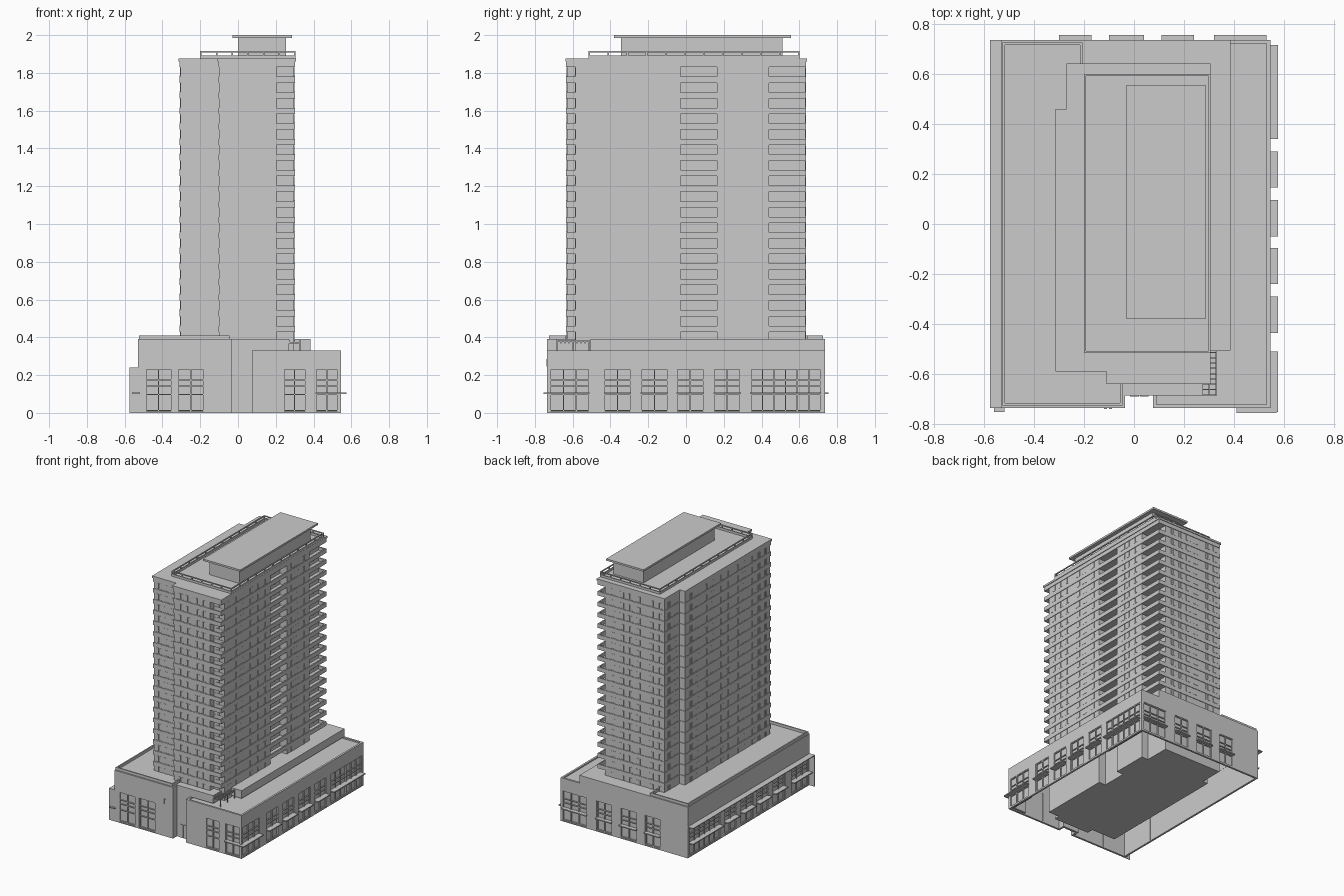
import bpy, bmesh

if "Cube" in bpy.data.objects:
    bpy.data.objects.remove(bpy.data.objects["Cube"])

def finish(bm, name):
    bmesh.ops.recalc_face_normals(bm, faces=bm.faces[:])
    me = bpy.data.meshes.new(name)
    bm.to_mesh(me)
    bm.free()
    ob = bpy.data.objects.new(name, me)
    bpy.context.collection.objects.link(ob)
    return ob

def box(bm, x0, x1, y0, y1, z0, z1):
    v = [bm.verts.new((x, y, z)) for z in (z0, z1) for x, y in ((x0, y0), (x1, y0), (x1, y1), (x0, y1))]
    for f in ((3, 2, 1, 0), (4, 5, 6, 7), (0, 1, 5, 4), (1, 2, 6, 5), (2, 3, 7, 6), (3, 0, 4, 7)):
        bm.faces.new([v[i] for i in f])

def prism(bm, pts, z0, z1):
    lo = [bm.verts.new((x, y, z0)) for x, y in pts]
    hi = [bm.verts.new((x, y, z1)) for x, y in pts]
    n = len(pts)
    bm.faces.new(lo[::-1])
    bm.faces.new(hi)
    for i in range(n):
        j = (i + 1) % n
        bm.faces.new((lo[i], lo[j], hi[j], hi[i]))

def offset(pts, d):
    # outward offset of a right-angled counter-clockwise outline
    out, n = [], len(pts)
    for i in range(n):
        (ax, ay), (bx, by), (cx, cy) = pts[i - 1], pts[i], pts[(i + 1) % n]
        sg = lambda v: (v > 1e-6) - (v < -1e-6)
        out.append((bx + d * (sg(by - ay) + sg(cy - by)), by - d * (sg(bx - ax) + sg(cx - bx))))
    return out

def ring(bm, pts, dout, din, z0, z1):
    o, i_ = offset(pts, dout), offset(pts, din)
    loops = [[bm.verts.new((x, y, z)) for x, y in p] for p, z in ((o, z0), (o, z1), (i_, z1), (i_, z0))]
    n = len(pts)
    for a in range(4):
        A, B = loops[a], loops[(a + 1) % 4]
        for i in range(n):
            j = (i + 1) % n
            bm.faces.new((A[i], A[j], B[j], B[i]))

def wall_box(bm, side, pos, u0, u1, d0, d1, z0, z1):
    # u runs along the wall, d points outward from it
    s = 1 if side in "RB" else -1
    a, b = sorted((pos + s * d0, pos + s * d1))
    if side in "RL":
        box(bm, a, b, u0, u1, z0, z1)
    else:
        box(bm, u0, u1, a, b, z0, z1)

# ---------- podium ----------
LOW = [(-.53, -.735), (-.035, -.735), (-.035, -.685), (.075, -.685), (.075, -.735),
       (.545, -.735), (.545, .735), (-.53, .735)]
UP = [(-.53, -.735), (-.035, -.735), (-.035, -.685), (.27, -.685), (.27, -.505),
      (.385, -.505), (.385, .735), (-.53, .735)]
WALL = {"R": .545, "L": -.53, "F": -.735, "B": .735}
SIDE = [(-.72, -.51), (-.435, -.29), (-.24, -.095), (-.05, .095), (.145, .29), (.34, .715)]
BAYS = {"R": SIDE, "L": SIDE,
        "F": [(-.49, -.35), (-.32, -.18), (.24, .36), (.41, .53)],
        "B": [(-.3, -.17), (-.1, .04), (.11, .24), (.32, .53)]}

bm = bmesh.new()
ring(bm, LOW, 0, -.015, 0, .33)
walls = finish(bm, "podium_walls")

cut, glass, frames, awn = (bmesh.new() for _ in range(4))
for side, bays in BAYS.items():
    w = WALL[side]
    for u0, u1 in bays:
        wall_box(cut, side, w, u0, u1, -.03, .02, .008, .235)
        wall_box(glass, side, w, u0, u1, -.014, -.011, .008, .235)
        n = max(2, round((u1 - u0) / .065))
        for i in range(n + 1):
            c = u0 + .003 + (u1 - u0 - .006) * i / n
            wall_box(frames, side, w, c - .003, c + .003, -.012, -.002, .008, .235)
        for z in (.01, .095, .14, .17, .23):
            wall_box(frames, side, w, u0, u1, -.012, -.003, z, z + .006)
        if side != "F" or u0 > .4:
            e0 = -.75 if side in "RL" and u0 < -.7 else u0
            e1 = .57 if side == "F" else u1
            depth = .03 if side in "RL" else .02
            wall_box(awn, side, w, e0, e1, -.012, depth, .1, .108)
cutter = finish(cut, "bay_cutter")
cutter.hide_render = True
cutter.hide_viewport = True
mod = walls.modifiers.new("bays", "BOOLEAN")
mod.object = cutter
mod.operation = 'DIFFERENCE'
mod.solver = 'EXACT'
finish(glass, "shop_glass")
finish(frames, "shop_frames")
finish(awn, "awnings")

bm = bmesh.new()
prism(bm, offset(LOW, -.012), .312, .32)
finish(bm, "low_roof")
bm = bmesh.new()
prism(bm, UP, .33, .39)
finish(bm, "upper_podium")

bm = bmesh.new()
for b in ((-.525, -.515, -.725, .725), (-.515, -.045, -.725, -.715), (-.055, -.045, -.715, -.635),
          (-.515, -.205, .715, .725), (-.215, -.205, .64, .715)):
    box(bm, *b, .39, .41)
finish(bm, "terrace_parapet")

# left side canopy with its end wall, entrance doors and vents
bm = bmesh.new()
box(bm, -.575, -.53, -.735, .735, .234, .24)
box(bm, -.575, -.53, -.735, -.729, 0, .24)
finish(bm, "side_canopy")
bm = bmesh.new()
for x in (-.015, .023):
    box(bm, x, x + .034, -.689, -.68, 0, .1)
for x in (-.12, -.1):
    box(bm, x, x + .012, -.738, -.73, .245, .285)
finish(bm, "entrance_doors_and_vents")

# trellis on the low roof
bm = bmesh.new()
for x in (.27, .298, .326):
    box(bm, x, x + .005, -.685, -.51, .375, .385)
for i in range(9):
    y = -.685 + i * .0212
    box(bm, .27, .331, y, y + .005, .368, .376)
for y in (-.685, -.6, -.515):
    box(bm, .326, .331, y, y + .005, .32, .376)
finish(bm, "trellis")

# ---------- tower ----------
OUT = [(-.305, -.58), (-.1, -.58), (-.1, -.63), (.297, -.63), (.297, .632),
       (-.26, .632), (-.26, .45), (-.305, .45)]
CORE = OUT[:3] + [(.205, -.63), (.205, -.585), (.297, -.585), (.297, -.03), (.24, -.03), (.24, .165),
                  (.297, .165), (.297, .44), (.24, .44), (.24, .632)] + OUT[5:]
bm = bmesh.new()
prism(bm, CORE, 0, 1.862)
finish(bm, "tower_core")

bands, wins = bmesh.new(), bmesh.new()
WINDOWS = [("R", .297, (-.53, -.45, -.38, -.26, -.19, -.1, .235, .285, .37)),
           ("R", .24, (.02, .067, .114, .48, .53, .58)),
           ("L", -.305, (-.53, -.45, -.38, -.26, -.19, -.07, .0, .12, .19, .3, .37)),
           ("L", -.26, (.5, .57)),
           ("F", -.58, (-.26, -.2, -.14)),
           ("F", -.63, (-.04, .02, .1, .15)),
           ("F", -.585, (.235, .27)),
           ("B", .632, (-.22, -.15, -.04, .03, .1, .17))]
for k in range(18):
    z = 1.83 - k * .0824
    ring(bands, OUT, .004, -.006, z, z + .032)
    prism(bands, offset(OUT, -.001), z, z + .008)
    for side, w, us in WINDOWS:
        for u in us:
            # paired panes with a sill
            for a in (-.017, .002):
                wall_box(wins, side, w, u + a, u + a + .015, -.002, .002, z - .045, z - .002)
            wall_box(wins, side, w, u - .019, u + .019, -.002, .004, z - .049, z - .045)
finish(bands, "floor_bands_and_balconies")
finish(wins, "tower_windows")

bm = bmesh.new()
prism(bm, offset(OUT, .009), 1.86, 1.875)
finish(bm, "tower_roof")

# roof railing
RAIL = [(-.2, -.515), (.305, -.515), (.305, .6), (-.2, .6)]
bm = bmesh.new()
ring(bm, RAIL, 0, -.008, 1.872, 1.892)
ring(bm, RAIL, 0, -.008, 1.908, 1.915)
for i in range(12):
    y = -.515 + i * (1.115 - .008) / 11
    for x in (-.2, .297):
        box(bm, x, x + .008, y, y + .008, 1.89, 1.91)
for i in range(1, 6):
    x = -.2 + i * .497 / 6
    for y in (-.515, .592):
        box(bm, x, x + .008, y, y + .008, 1.89, 1.91)
finish(bm, "roof_railing")

# penthouse
bm = bmesh.new()
box(bm, 0, .255, -.345, .51, 1.87, 1.988)
finish(bm, "penthouse")
bm = bmesh.new()
box(bm, -.03, .285, -.38, .555, 1.986, 2.0)
finish(bm, "penthouse_roof")
